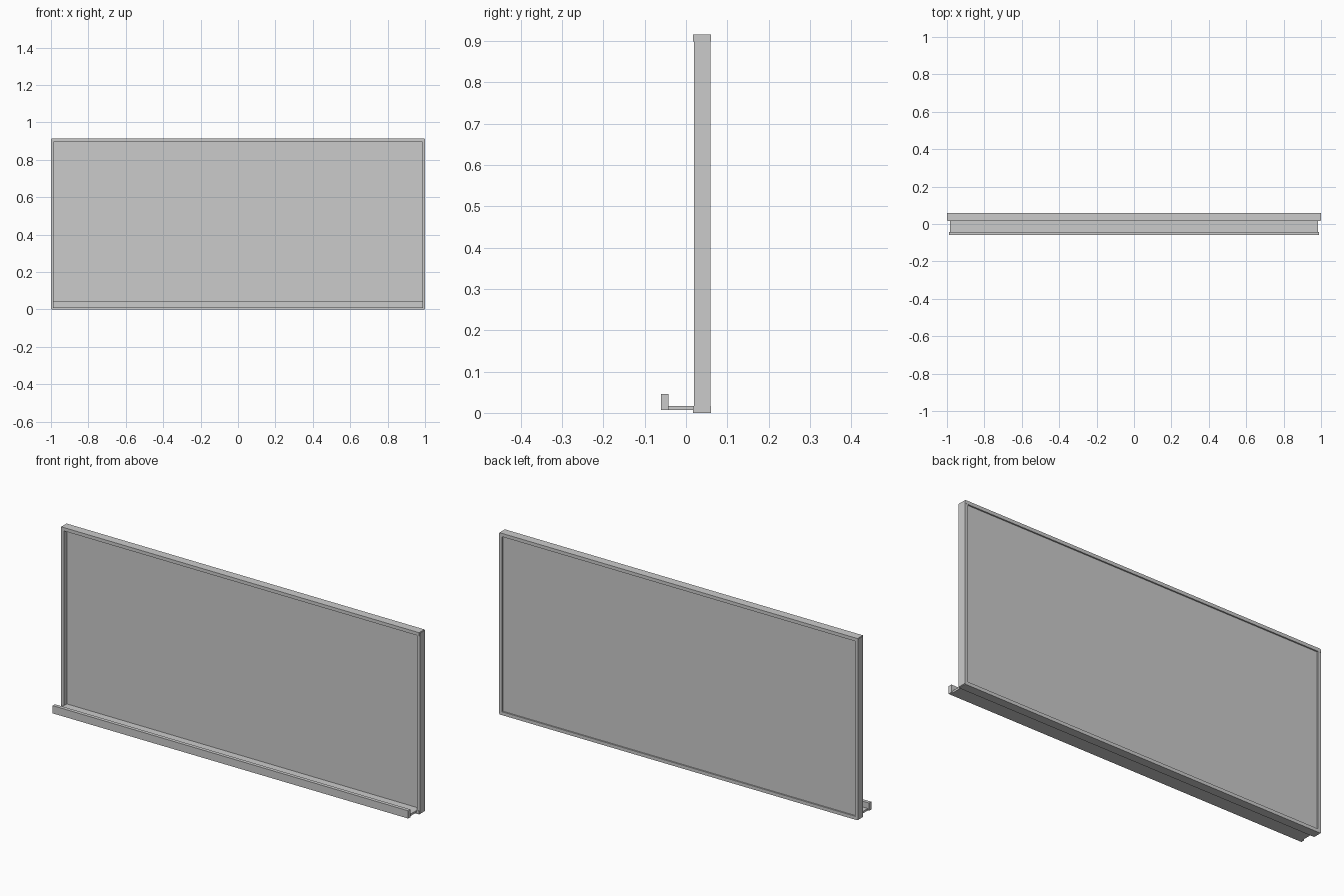
import bpy

if "Cube" in bpy.data.objects:
    bpy.data.objects.remove(bpy.data.objects["Cube"])


def box(name, x, y, z):
    """Axis-aligned box from (min, max) ranges."""
    bpy.ops.mesh.primitive_cube_add(
        size=1, location=[(r[0] + r[1]) / 2 for r in (x, y, z)])
    ob = bpy.context.object
    ob.name = name
    ob.scale = [r[1] - r[0] for r in (x, y, z)]
    bpy.ops.object.transform_apply(location=False, rotation=False, scale=True)
    return ob


H = 0.915      # overall height
BACK = 0.06    # rear plane of the frame
RAIL = 0.017   # width of the frame rails

# Writing panel, set into the frame close to its rear
box("board_panel", (-0.99, 0.99), (0.043, 0.053), (0.008, H - 0.008))

# Upper and lower frame rails
box("bottom_rail", (-0.997, 0.997), (0.017, BACK), (0, RAIL))
box("top_rail", (-0.997, 0.997), (0.017, BACK), (H - RAIL, H))

# Side frame rails, very slightly stepped from the long rails
for side, name in ((-1, "left_rail"), (1, "right_rail")):
    x = sorted((side * (1 - RAIL), side))
    box(name, x, (0.019, BACK - 0.0005), (0.003, H - 0.003))

# Pen tray: shelf and upright front lip
box("tray_shelf", (-0.983, 0.983), (-0.043, 0.02), (0.007, 0.017))
box("tray_lip", (-0.99, 0.99), (-0.06, -0.042), (0.007, 0.046))
